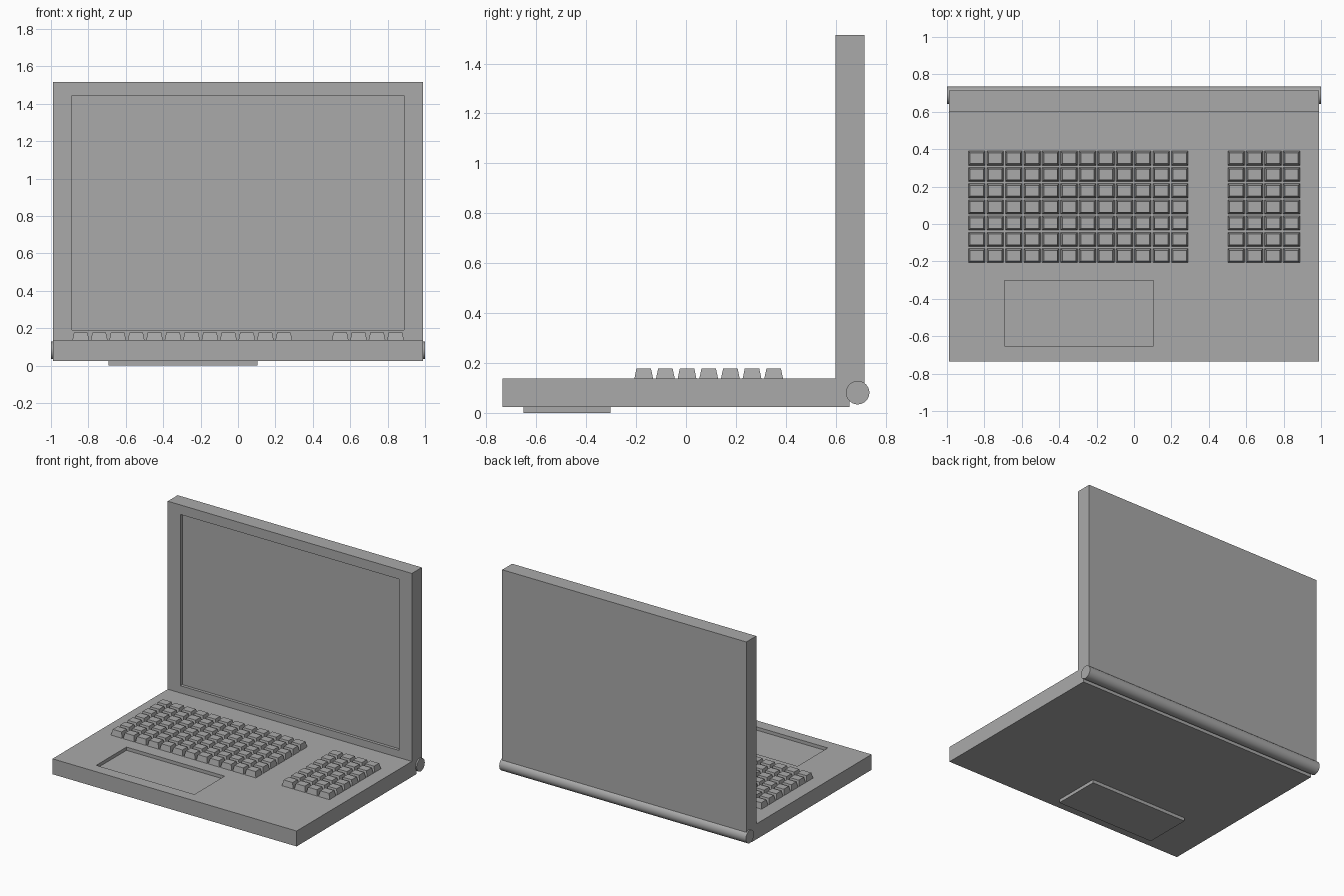
import bpy
import bmesh

cube = bpy.data.objects.get("Cube")
if cube:
    bpy.data.objects.remove(cube, do_unlink=True)

# One grey plastic for the whole machine
grey = bpy.data.materials.new("grey plastic")
grey.use_nodes = True
GREY = (0.4, 0.4, 0.4, 1)
grey.diffuse_color = GREY
grey.node_tree.nodes["Principled BSDF"].inputs["Base Color"].default_value = GREY


def finish(name, bm):
    bmesh.ops.recalc_face_normals(bm, faces=bm.faces)
    mesh = bpy.data.meshes.new(name)
    bm.to_mesh(mesh)
    bm.free()
    mesh.materials.append(grey)
    obj = bpy.data.objects.new(name, mesh)
    bpy.context.collection.objects.link(obj)
    return obj


def add_box(bm, low, high, taper=0.0):
    """Box between two corners; taper pulls the top edges inward."""
    verts = bmesh.ops.create_cube(bm, size=1)["verts"]
    for v in verts:
        inset = taper if v.co.z > 0 else 0
        for i in range(3):
            side = 1 if v.co[i] > 0 else -1
            v.co[i] = (high[i] if side > 0 else low[i]) - (side * inset if i < 2 else 0)


def box(name, low, high):
    bm = bmesh.new()
    add_box(bm, low, high)
    return finish(name, bm)


def carve(obj, low, high):
    cutter = box("cutter", low, high)
    cutter.hide_render = True
    mod = obj.modifiers.new("recess", "BOOLEAN")
    mod.operation = "DIFFERENCE"
    mod.solver = "EXACT"
    mod.object = cutter
    bpy.context.view_layer.objects.active = obj
    bpy.ops.object.modifier_apply(modifier=mod.name)
    bpy.data.objects.remove(cutter, do_unlink=True)


# Base and upright lid: one side profile swept across the width
HALF = 0.99
DECK = 0.137
profile = [(-0.735, 0.024), (0.655, 0.024), (0.655, 0.085), (0.715, 0.085),
           (0.715, 1.515), (0.6, 1.515), (0.6, DECK), (-0.735, DECK)]
bm = bmesh.new()
face = bm.faces.new([bm.verts.new((-HALF, y, z)) for y, z in profile])
swept = bmesh.ops.extrude_face_region(bm, geom=[face])["geom"]
bmesh.ops.translate(bm, vec=(2 * HALF, 0, 0),
                    verts=[g for g in swept if isinstance(g, bmesh.types.BMVert)])
body = finish("base_and_lid", bm)

# Sunken display and sunken touchpad
carve(body, (-0.887, 0.5, 0.19), (0.887, 0.622, 1.445))
carve(body, (-0.693, -0.652, DECK - 0.024), (0.103, -0.302, 0.3))

# Shallow tray under the touchpad
box("touchpad_tray", (-0.693, -0.652, 0), (0.103, -0.302, 0.03))


# Keys: rows of tapered caps
def key_block(name, centre_x, columns, rows=7):
    pitch_x, pitch_y, half_x, half_y = 0.0987, 0.0868, 0.045, 0.038
    bm = bmesh.new()
    for c in range(columns):
        for r in range(rows):
            x = centre_x + (c - (columns - 1) / 2) * pitch_x
            y = 0.091 + (r - (rows - 1) / 2) * pitch_y
            add_box(bm, (x - half_x, y - half_y, DECK - 0.002),
                    (x + half_x, y + half_y, 0.178), taper=0.009)
    return finish(name, bm)


key_block("main_keys", -0.298, 12)
key_block("number_keys", 0.694, 4)

# Hinge barrel along the back edge
bpy.ops.mesh.primitive_cylinder_add(vertices=32, radius=0.047, depth=2,
                                    location=(0, 0.688, 0.081),
                                    rotation=(0, 1.570796, 0))
hinge = bpy.context.object
hinge.name = "hinge"
hinge.data.materials.append(grey)
bpy.ops.object.shade_smooth_by_angle()
